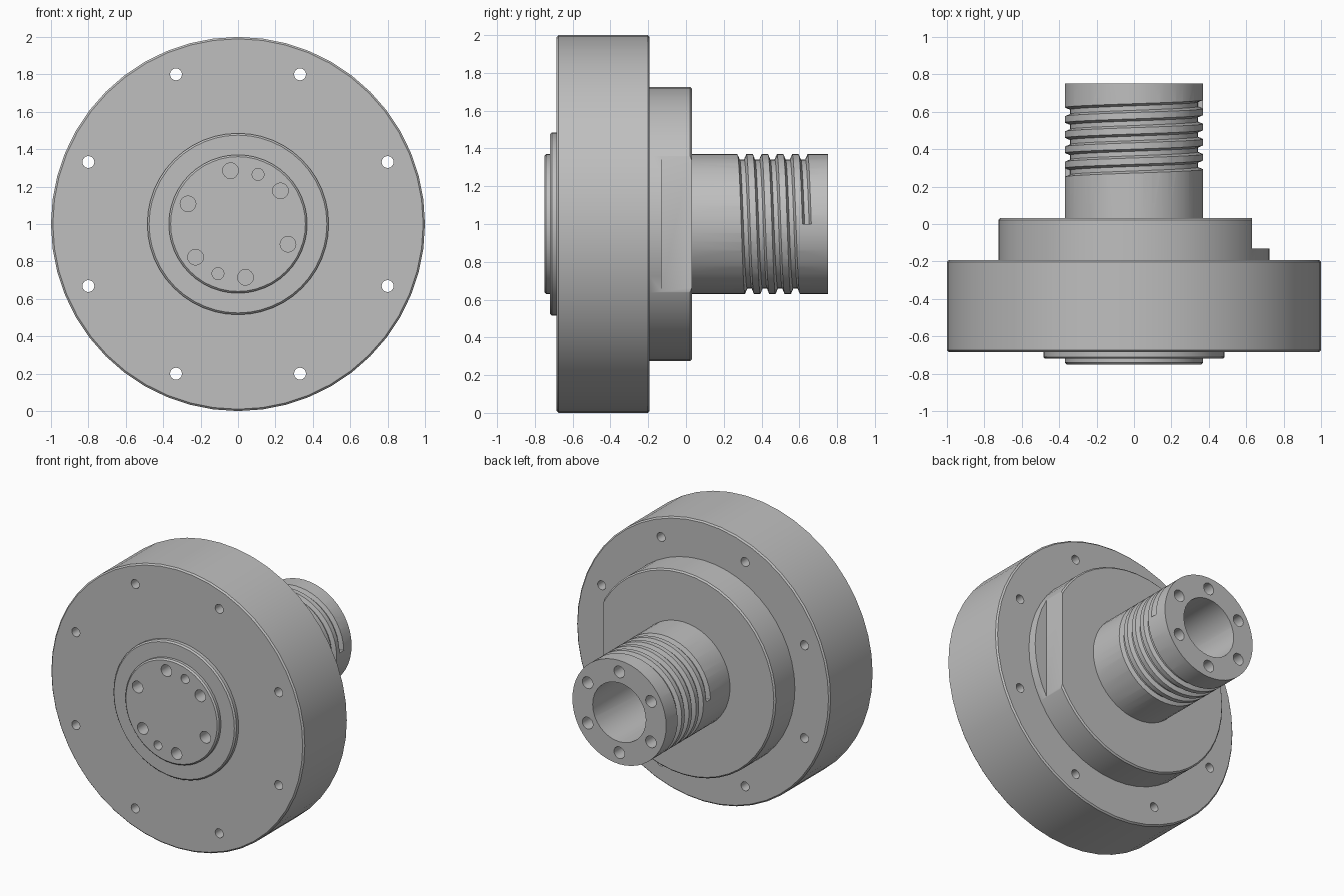
import bpy, bmesh
from math import cos, sin, pi, radians

if "Cube" in bpy.data.objects:
    bpy.data.objects.remove(bpy.data.objects["Cube"])

AXIS_Z = 1.0

steel = bpy.data.materials.new("grey steel")
steel.use_nodes = True
colour = (0.52, 0.52, 0.52, 1)
steel.diffuse_color = colour
steel.node_tree.nodes["Principled BSDF"].inputs["Base Color"].default_value = colour


def polar(r, angle, y):
    return (r * cos(angle), y, AXIS_Z + r * sin(angle))


def loft(bm, rings, closed_rings=True):
    """Skin a list of point rings and cap both ends."""
    rings = [[bm.verts.new(p) for p in ring] for ring in rings]
    for a, b in zip(rings, rings[1:]):
        n = len(a)
        for i in range(n):
            j = (i + 1) % n
            bm.faces.new((a[i], a[j], b[j], b[i]))
    bm.faces.new(rings[0])
    bm.faces.new(rings[-1])


def add_lathe(bm, profile, sides):
    loft(bm, [[polar(r, 2 * pi * i / sides, y) for i in range(sides)]
              for r, y in profile])


def add_drill(bm, r, y0, y1, dist=0, angle=0, sides=16):
    cx, _, cz = polar(dist, radians(angle), 0)
    loft(bm, [[(cx + r * cos(2 * pi * i / sides), y, cz + r * sin(2 * pi * i / sides))
               for i in range(sides)] for y in (y0, y1)])


def make_object(name, bm):
    bmesh.ops.recalc_face_normals(bm, faces=bm.faces)
    mesh = bpy.data.meshes.new(name)
    bm.to_mesh(mesh)
    bm.free()
    mesh.materials.append(steel)
    obj = bpy.data.objects.new(name, mesh)
    bpy.context.collection.objects.link(obj)
    return obj


def activate(obj):
    bpy.ops.object.select_all(action="DESELECT")
    obj.select_set(True)
    bpy.context.view_layer.objects.active = obj


def cut(obj, cutter):
    cutter.hide_render = True
    mod = obj.modifiers.new("cut", "BOOLEAN")
    mod.operation = "DIFFERENCE"
    mod.solver = "EXACT"
    mod.object = cutter
    activate(obj)
    bpy.ops.object.modifier_apply(modifier=mod.name)
    bpy.data.objects.remove(cutter)


# Flange: front boss, ring, large disc and rear hub in one turned profile
c = 0.01
steps = [(0.37, -0.75, -0.72), (0.485, -0.72, -0.685),
         (1.0, -0.685, -0.192), (0.725, -0.192, 0.032)]
profile = []
for r, front, back in steps:
    if r > 0.9:
        profile += [(r - c, front), (r, front + c), (r, back - c), (r - c, back)]
    elif front < -0.5:
        profile += [(r - c, front), (r, front + c), (r, back)]
    else:
        profile += [(r, front), (r, back - c), (r - c, back)]
bm = bmesh.new()
add_lathe(bm, profile, 48)
flange = make_object("flange", bm)

# Bolt holes through the disc, blind holes in the boss, and the rear bore
bm = bmesh.new()
for k in range(8):
    add_drill(bm, 0.032, -0.8, -0.1, 0.866, 22.5 + 45 * k)
for k in range(6):
    add_drill(bm, 0.042, -0.8, -0.55, 0.288, 38 + 60 * k)
for k in range(2):
    add_drill(bm, 0.032, -0.8, -0.55, 0.286, 68 + 180 * k)
add_drill(bm, 0.21, -0.4, 0.9, sides=32)
cut(flange, make_object("flange_drills", bm))

# Flat milled on the left side of the hub
bm = bmesh.new()
loft(bm, [[(x, y, z) for x, z in ((0.63, 0.4), (0.9, 0.4), (0.9, 1.6), (0.63, 1.6))]
          for y in (-0.13, 0.2)])
cut(flange, make_object("flat_cutter", bm))

# Shaft with bore and end holes
bm = bmesh.new()
add_lathe(bm, [(0.37, 0.0), (0.37, 0.752)], 48)
shaft = make_object("threaded_shaft", bm)
bm = bmesh.new()
add_drill(bm, 0.21, -0.4, 0.9, sides=32)
for k in range(6):
    add_drill(bm, 0.042, 0.5, 0.9, 0.288, 30 + 60 * k)
cut(shaft, make_object("shaft_drills", bm))

# Helical thread groove
pitch, turns, per_turn = 0.081, 4.5, 48
section = [(0.342, -0.012), (0.342, 0.012), (0.4, 0.036), (0.4, -0.036)]
bm = bmesh.new()
rings = []
for i in range(int(turns * per_turn) + 1):
    t = i / per_turn
    rings.append([polar(r, 2 * pi * t, 0.64 - pitch * t + dy) for r, dy in section])
loft(bm, rings)
cut(shaft, make_object("thread_cutter", bm))

# Smooth turned surfaces, keeping machined edges crisp
for obj in (flange, shaft):
    activate(obj)
    bpy.ops.object.shade_smooth_by_angle(angle=radians(30))
